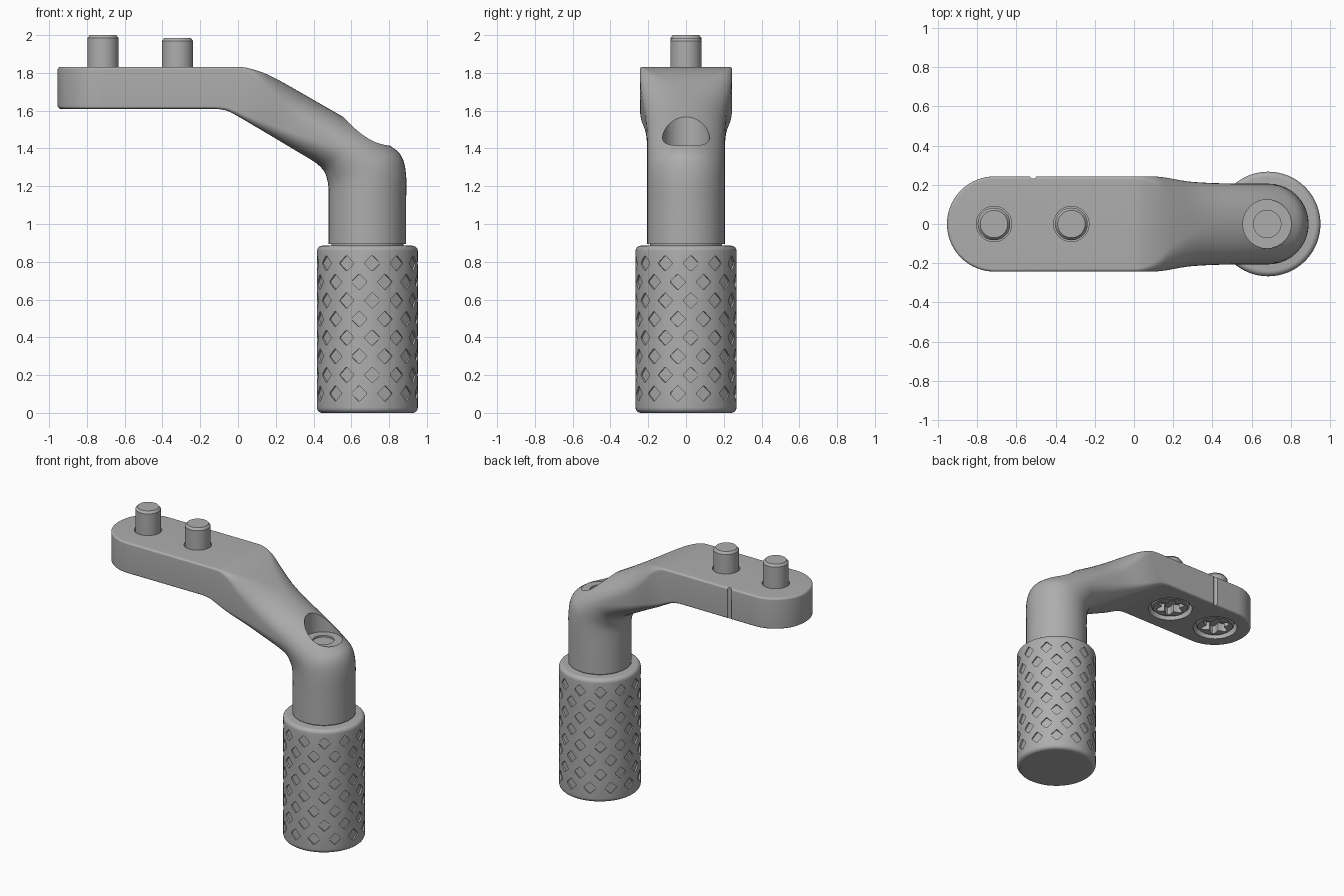
import bpy, bmesh
from math import sin, cos, pi, sqrt, radians
from mathutils import Matrix, Vector

if "Cube" in bpy.data.objects:
    bpy.data.objects.remove(bpy.data.objects["Cube"])

grey = bpy.data.materials.new("satin grey")
grey.use_nodes = True
GREY = (0.42, 0.42, 0.42, 1)
grey.diffuse_color = GREY
grey.node_tree.nodes["Principled BSDF"].inputs["Base Color"].default_value = GREY

AXIS_X = 0.685          # centre of the grip and column
SCREWS = {"outer": (-0.715, 2.0), "inner": (-0.32, 1.985)}


def finish(bm, name):
    bmesh.ops.remove_doubles(bm, verts=bm.verts, dist=1e-5)
    bmesh.ops.recalc_face_normals(bm, faces=bm.faces)
    mesh = bpy.data.meshes.new(name)
    bm.to_mesh(mesh)
    bm.free()
    mesh.materials.append(grey)
    obj = bpy.data.objects.new(name, mesh)
    bpy.context.collection.objects.link(obj)
    return obj


def skin(bm, rings):
    """Join closed rings of points with quads and cap both ends."""
    loops = [[bm.verts.new(p) for p in ring] for ring in rings]
    n = len(loops[0])
    for a, b in zip(loops, loops[1:]):
        for i in range(n):
            j = (i + 1) % n
            bm.faces.new((a[i], a[j], b[j], b[i]))
    bm.faces.new(loops[0])
    bm.faces.new(loops[-1])


def circle(r, n=64):
    return [(r * cos(2 * pi * i / n), r * sin(2 * pi * i / n)) for i in range(n)]


def lathe(name, profile, x, n=64):
    bm = bmesh.new()
    skin(bm, [[(x + px, py, z) for px, py in circle(r, n)] for r, z in profile])
    return finish(bm, name)


def prism(name, outline, x, y, z0, z1):
    bm = bmesh.new()
    skin(bm, [[(x + px, y + py, z) for px, py in outline] for z in (z0, z1)])
    return finish(bm, name)


def carve(obj, cutters):
    """Subtract the cutters, keep the result as plain mesh."""
    for c in cutters:
        mod = obj.modifiers.new("cut", "BOOLEAN")
        mod.operation, mod.solver, mod.object = "DIFFERENCE", "EXACT", c
    bpy.context.view_layer.update()
    graph = bpy.context.evaluated_depsgraph_get()
    mesh = bpy.data.meshes.new_from_object(obj.evaluated_get(graph))
    obj.modifiers.clear()
    obj.data = mesh
    for c in cutters:
        bpy.data.objects.remove(c)


def smooth(obj, angle=30):
    bpy.ops.object.select_all(action="DESELECT")
    obj.select_set(True)
    bpy.context.view_layer.objects.active = obj
    bpy.ops.object.shade_smooth_by_angle(angle=radians(angle))


def section(tx, tz, bx, bz, w, q_top, q_low, rx=None, steps=10):
    """Rounded rectangle between a top and a bottom point; q = 1 is an ellipse."""
    mid = Vector(((tx + bx) / 2, 0, (tz + bz) / 2))
    up = Vector(((tx - bx) / 2, 0, (tz - bz) / 2))
    h = up.length
    up.normalize()
    ring = []
    for k in range(4):
        q = min(1, max(0.1, q_top if k < 2 else q_low))
        cr = min(w, h * q * (1 + q * (w / h - 1))) if rx is None else rx
        cz = h * q
        sy, sz = (1, -1, -1, 1)[k], (1, 1, -1, -1)[k]
        for i in range(steps + 1):
            a = (k + i / steps) * pi / 2
            p = mid + up * (sz * (h - cz) + cz * sin(a))
            p.y = sy * (w - cr) + cr * cos(a)
            ring.append(p)
    return ring


# Arm: round-ended plate that lofts through a slope and elbow into the column
R, EDGE, PLATE_X = 0.243, 0.014, -0.712
rings = []
for i in range(25):
    a = pi / 2 * (1 - i / 24)
    dx, w = R * sin(a), max(R * cos(a), 0.004)
    flat = sqrt(max(0, (R - EDGE) ** 2 - dx * dx))
    drop = EDGE * max(0, (dx - R + EDGE) / EDGE) ** 2
    x = PLATE_X - dx
    rings.append(section(x, 1.832 - drop, x, 1.61 + drop, w, 0.12, 0.12,
                         rx=max(w - flat, 0.002)))

# top x, top z, low x, low z, half width, top roundness, low roundness
path = [
    (-0.02, 1.832, -0.12, 1.61, 0.243, 0.12, 0.12),
    (0.04, 1.828, -0.06, 1.60, 0.243, 0.14, 0.14),
    (0.12, 1.806, 0.00, 1.57, 0.243, 0.35, 0.18),
    (0.20, 1.770, 0.08, 1.523, 0.237, 0.65, 0.26),
    (0.33, 1.697, 0.20, 1.452, 0.218, 0.92, 0.45),
    (0.45, 1.628, 0.31, 1.386, 0.210, 1, 0.65),
    (0.56, 1.565, 0.41, 1.325, 0.207, 1, 0.85),
    (0.68, 1.495, 0.455, 1.28, 0.206, 1, 1),
    (0.80, 1.418, 0.472, 1.235, 0.206, 1, 1),
    (0.865, 1.36, 0.479, 1.19, 0.206, 1, 1),
    (0.89, 1.26, 0.479, 1.13, 0.206, 1, 1),
    (0.89, 1.10, 0.479, 1.05, 0.206, 1, 1),
    (0.89, 0.895, 0.479, 0.895, 0.206, 1, 1),
]
for i in range(len(path) - 1):
    p0, p1, p2 = path[max(i - 1, 0)], path[i], path[i + 1]
    p3 = path[min(i + 2, len(path) - 1)]
    for s in range(4):
        t = s / 4
        rings.append(section(*[
            b + t / 2 * (c - a + t * (2 * a - 5 * b + 4 * c - d + t * (3 * (b - c) + d - a)))
            for a, b, c, d in zip(p0, p1, p2, p3)]))
rings.append(section(*path[-1]))
bm = bmesh.new()
skin(bm, rings)
arm = finish(bm, "arm")

# Elbow pocket, index notch and screw holes
cutters = [prism("pocket", circle(0.124), 0.68, 0, 1.413, 1.9),
           prism("pocket_centre", circle(0.07), 0.68, 0, 1.4, 1.5),
           prism("notch", circle(0.016, 24), -0.515, 0.247, 1.5, 1.9)]
for x, top in SCREWS.values():
    cutters.append(prism("counterbore", circle(0.148), x, 0, 1.5, 1.68))
    cutters.append(prism("screw_hole", circle(0.09), x, 0, 1.6, 1.9))
carve(arm, cutters)
smooth(arm)

# Screws: chamfered shank through the plate, star-socket head underneath
star = [(r * cos(a), r * sin(a)) for a, r in
        ((2 * pi * i / 72, 0.08 + 0.02 * cos(12 * pi * i / 72)) for i in range(72))]
for label, (x, top) in SCREWS.items():
    screw = lathe(label + "_screw", [
        (0.118, 1.622), (0.13, 1.634), (0.13, 1.69), (0.083, 1.69),
        (0.083, top - 0.016), (0.07, top)], x)
    carve(screw, [prism("socket", star, x, 0, 1.6, 1.68)])
    smooth(screw)

# Neck between column and grip
smooth(lathe("neck", [(0.19, 0.85), (0.19, 0.92)], AXIS_X))

# Grip: rounded cylinder with staggered rows of shallow diamond pockets
GRIP_R, GRIP_TOP, ROUND = 0.267, 0.885, 0.028
profile = [(0.2, 0.0)]
for base, start in ((ROUND, -pi / 2), (GRIP_TOP - ROUND, 0)):
    for i in range(7):
        a = start + pi / 2 * i / 6
        profile.append((GRIP_R - ROUND + ROUND * cos(a), base + ROUND * sin(a)))
grip = lathe("grip", profile, AXIS_X, 96)

corner = [(0.034, -0.009), (0.039, -0.004), (0.039, 0.004), (0.034, 0.009)]
diamond = [Matrix.Rotation(k * pi / 2, 2) @ Vector(p) for k in range(4) for p in corner]
bm = bmesh.new()
for row in range(8):
    z = 0.792 - row * 0.0985
    for k in range(12):
        turn = Matrix.Rotation(radians(-84.5 + 30 * k + 15 * (row % 2)), 3, "Z")
        skin(bm, [[turn @ Vector((r, p.x, p.y)) + Vector((AXIS_X, 0, z))
                   for p in diamond] for r in (GRIP_R - 0.011, GRIP_R + 0.03)])
carve(grip, [finish(bm, "diamond_cutter")])
smooth(grip)
